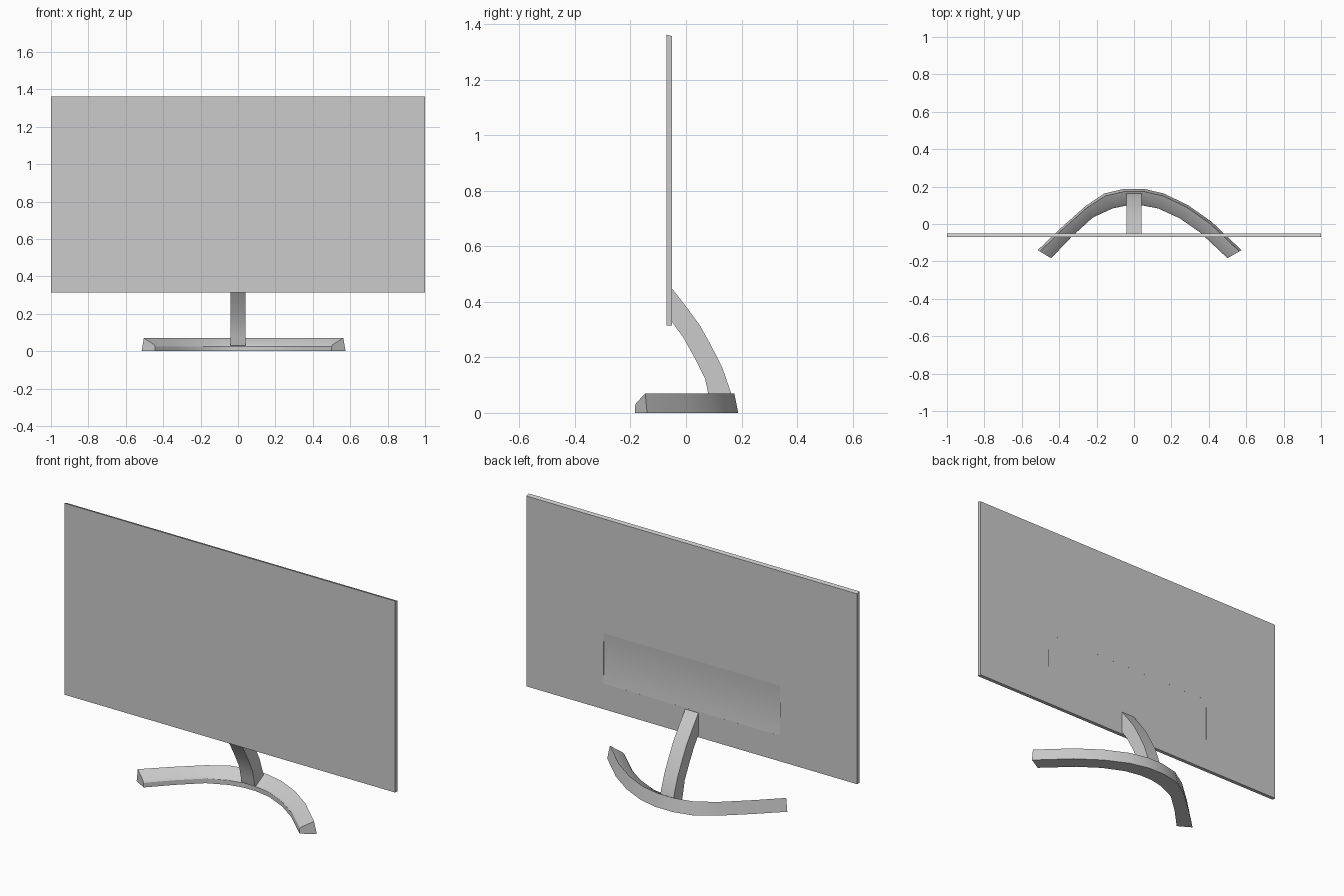
import bpy, bmesh, math

if "Cube" in bpy.data.objects:
    bpy.data.objects.remove(bpy.data.objects["Cube"])


def loft(name, sections, smooth=None):
    """Skin a row of matching closed cross-sections and cap both ends."""
    bm = bmesh.new()
    rings = [[bm.verts.new(p) for p in s] for s in sections]
    n = len(rings[0])
    for a, b in zip(rings, rings[1:]):
        for i in range(n):
            j = (i + 1) % n
            bm.faces.new((a[i], a[j], b[j], b[i]))
    bm.faces.new(rings[0])
    bm.faces.new(rings[-1][::-1])
    bmesh.ops.recalc_face_normals(bm, faces=bm.faces)
    mesh = bpy.data.meshes.new(name)
    bm.to_mesh(mesh)
    bm.free()
    ob = bpy.data.objects.new(name, mesh)
    bpy.context.collection.objects.link(ob)
    if smooth:
        smooth_by(ob, smooth)
    return ob


def smooth_by(ob, degrees):
    bpy.ops.object.select_all(action='DESELECT')
    ob.select_set(True)
    bpy.context.view_layer.objects.active = ob
    bpy.ops.object.shade_smooth_by_angle(angle=math.radians(degrees))


def prism(name, profile, half_width, smooth=None):
    """Extrude a (y, z) profile symmetrically along x."""
    return loft(name, [[(x, y, z) for y, z in profile]
                       for x in (-half_width, half_width)], smooth)


# Screen: thin slab with a slightly sloped top edge
screen = prism("screen", [(-0.07, 0.315), (-0.05, 0.315),
                          (-0.05, 1.356), (-0.07, 1.362)], 1.0)

# Shallow concave recess in the back of the screen
z0, z1, depth, steps = 0.455, 0.73, 0.006, 8
arc = []
for i in range(steps + 1):
    t = i / steps
    arc.append((-0.0501 - depth * 4 * t * (1 - t), z0 + (z1 - z0) * t))
cutter = prism("recess_cutter", arc + [(-0.03, z1), (-0.03, z0)], 0.535)
cutter.hide_render = True
mod = screen.modifiers.new("recess", 'BOOLEAN')
mod.operation = 'DIFFERENCE'
mod.solver = 'EXACT'
mod.object = cutter
bpy.context.view_layer.objects.active = screen
bpy.ops.object.modifier_apply(modifier=mod.name)
bpy.data.objects.remove(cutter)
smooth_by(screen, 3)

# Curved arm from the base up to the screen back
prism("stand_arm", [(-0.052, 0.45), (0.0, 0.383), (0.05, 0.315), (0.09, 0.243),
                    (0.13, 0.165), (0.163, 0.07), (0.168, 0.04), (0.09, 0.03),
                    (0.08, 0.07), (0.068, 0.125), (0.03, 0.2), (-0.01, 0.272),
                    (-0.052, 0.33)], 0.04, 30)

# Arched foot: wedge section, tall at the back and low at the front
outer = [(-0.515, -0.14), (-0.395, -0.025), (-0.26, 0.095), (-0.16, 0.163),
         (-0.053, 0.188), (0.053, 0.188), (0.16, 0.163), (0.29, 0.1),
         (0.417, 0.01), (0.575, -0.14)]
inner = [(-0.443, -0.183), (-0.335, -0.07), (-0.22, 0.035), (-0.115, 0.083),
         (-0.035, 0.1), (0.04, 0.1), (0.13, 0.083), (0.245, 0.03),
         (0.353, -0.045), (0.5, -0.183)]
section = [(0.0, 0.0), (0.16, 0.07), (0.92, 0.035), (1.0, 0.025), (1.0, 0.0)]
loft("stand_foot", [[(ox + (ix - ox) * t, oy + (iy - oy) * t, z)
                     for t, z in section]
                    for (ox, oy), (ix, iy) in zip(outer, inner)], 30)
